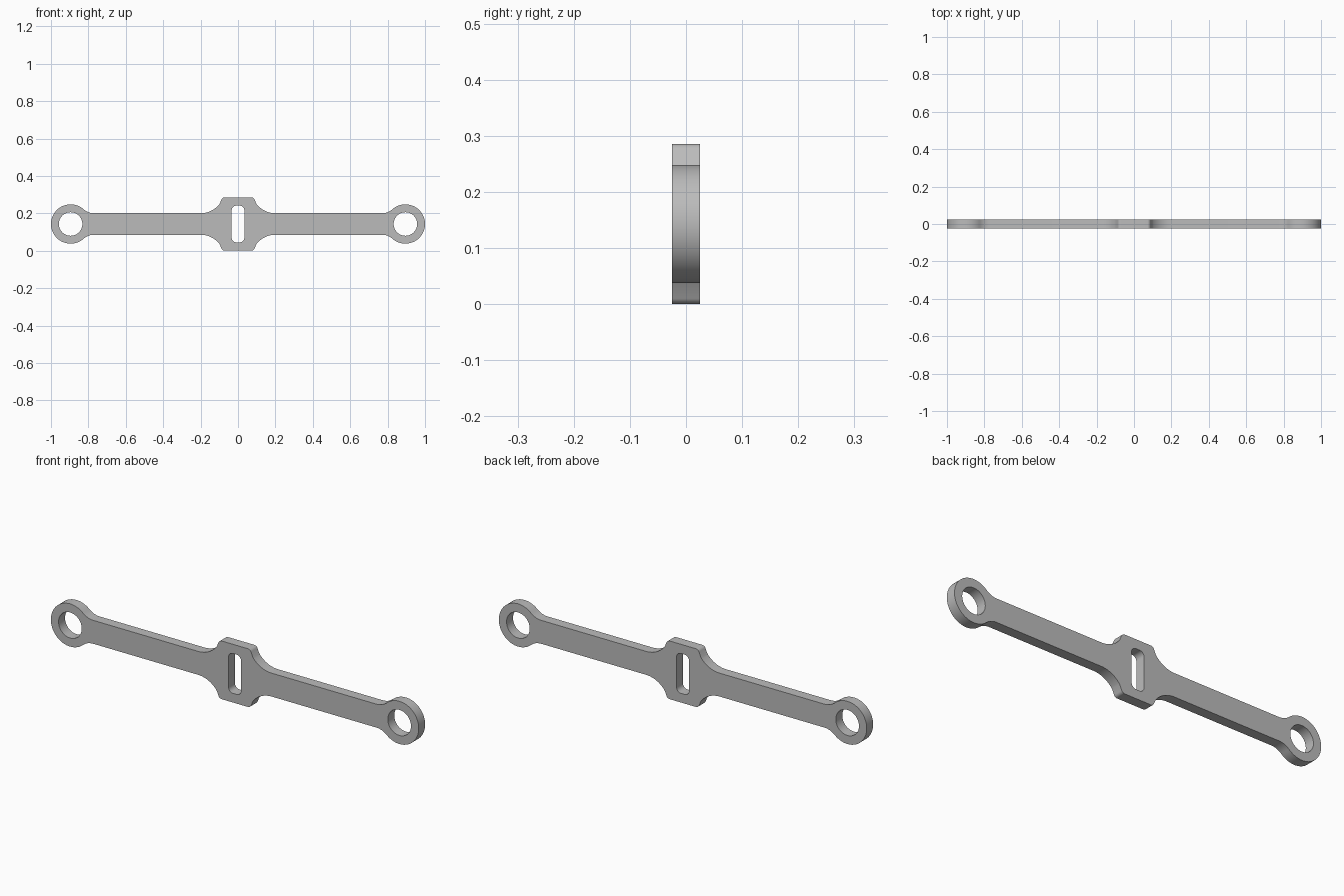
import bpy
import bmesh
from math import sin, cos, pi, atan2, sqrt, tan
from mathutils import Vector

if "Cube" in bpy.data.objects:
    bpy.data.objects.remove(bpy.data.objects["Cube"])

HEIGHT, THICK = 0.286, 0.05
HALF = HEIGHT / 2
BAR = 0.0575                     # half height of the arms
RING_X, RING_R, HOLE_R = 0.895, 0.105, 0.063
NECK_R = 0.085                   # fillet between arm and ring


def arc(cx, cz, r, a0, a1, n):
    """Points along a circular arc, both ends included."""
    return [Vector((cx + r * cos(a0 + (a1 - a0) * i / n),
                    cz + r * sin(a0 + (a1 - a0) * i / n))) for i in range(n + 1)]


def round_corner(prev, corner, nxt, r, n=6):
    """Arc that rounds a corner between two straight edges."""
    p, c, q = Vector(prev), Vector(corner), Vector(nxt)
    u, v = (p - c).normalized(), (q - c).normalized()
    half = u.angle(v) / 2
    centre = c + (u + v).normalized() * r / sin(half)
    start = c + u * r / tan(half) - centre
    end = c + v * r / tan(half) - centre
    a0 = atan2(start.y, start.x)
    turn = (atan2(end.y, end.x) - a0 + pi) % (2 * pi) - pi
    return arc(centre.x, centre.y, r, a0, a0 + turn, n)


def mirror_quarter(quarter):
    """Close a loop from its upper +x quarter."""
    right = quarter + [Vector((p.x, -p.y)) for p in reversed(quarter)]
    loop = right + [Vector((-p.x, p.y)) for p in reversed(right)]
    return [p for i, p in enumerate(loop) if (p - loop[i - 1]).length > 1e-5]


# Outline quarter: hub, hub fillet, arm, neck fillet, ring
kink = Vector((0.099, 0.107))
fillet_x = 0.2
dx, dz = fillet_x - kink.x, kink.y - BAR
hub_r = (dx * dx + dz * dz) / (2 * dz)
quarter = round_corner((0, HALF), (0.083, HALF), kink, 0.018)
quarter += arc(fillet_x, BAR + hub_r, hub_r,
               atan2(dz - hub_r, -dx), -pi / 2, 14)
reach = sqrt((RING_R + NECK_R) ** 2 - (BAR + NECK_R) ** 2)
neck_end = atan2(-(BAR + NECK_R), reach)
quarter += arc(RING_X - reach, BAR + NECK_R, NECK_R, -pi / 2, neck_end, 10)
quarter += arc(RING_X, 0, RING_R, neck_end + pi, 0, 28)
outline = mirror_quarter(quarter)

# Openings: centre slot and an eye at each end
slot = mirror_quarter(round_corner((0, 0.098), (0.034, 0.098), (0.034, 0), 0.024))
eyes = [arc(s * RING_X, 0, HOLE_R, 0, 2 * pi, 48)[:-1] for s in (-1, 1)]

# Fill the flat plate, then extrude it to thickness
bm = bmesh.new()
edges = []
for loop in [outline, slot] + eyes:
    verts = [bm.verts.new((p.x, -THICK / 2, p.y + HALF)) for p in loop]
    edges += [bm.edges.new((verts[i - 1], verts[i])) for i in range(len(verts))]
bmesh.ops.triangle_fill(bm, edges=edges, use_beauty=True)
out = bmesh.ops.extrude_face_region(bm, geom=bm.faces[:], use_keep_orig=True)
bmesh.ops.translate(bm, vec=(0, THICK, 0),
                    verts=[g for g in out["geom"] if isinstance(g, bmesh.types.BMVert)])
bmesh.ops.recalc_face_normals(bm, faces=bm.faces[:])

mesh = bpy.data.meshes.new("link_arm")
bm.to_mesh(mesh)
bm.free()
link = bpy.data.objects.new("link_arm", mesh)
bpy.context.collection.objects.link(link)

# Plain grey metal
grey = bpy.data.materials.new("grey_metal")
grey.use_nodes = True
colour = (0.5, 0.5, 0.5, 1)
grey.diffuse_color = colour
grey.node_tree.nodes["Principled BSDF"].inputs["Base Color"].default_value = colour
mesh.materials.append(grey)

bpy.ops.object.select_all(action="DESELECT")
link.select_set(True)
bpy.context.view_layer.objects.active = link
bpy.ops.object.shade_smooth_by_angle(angle=0.5)
